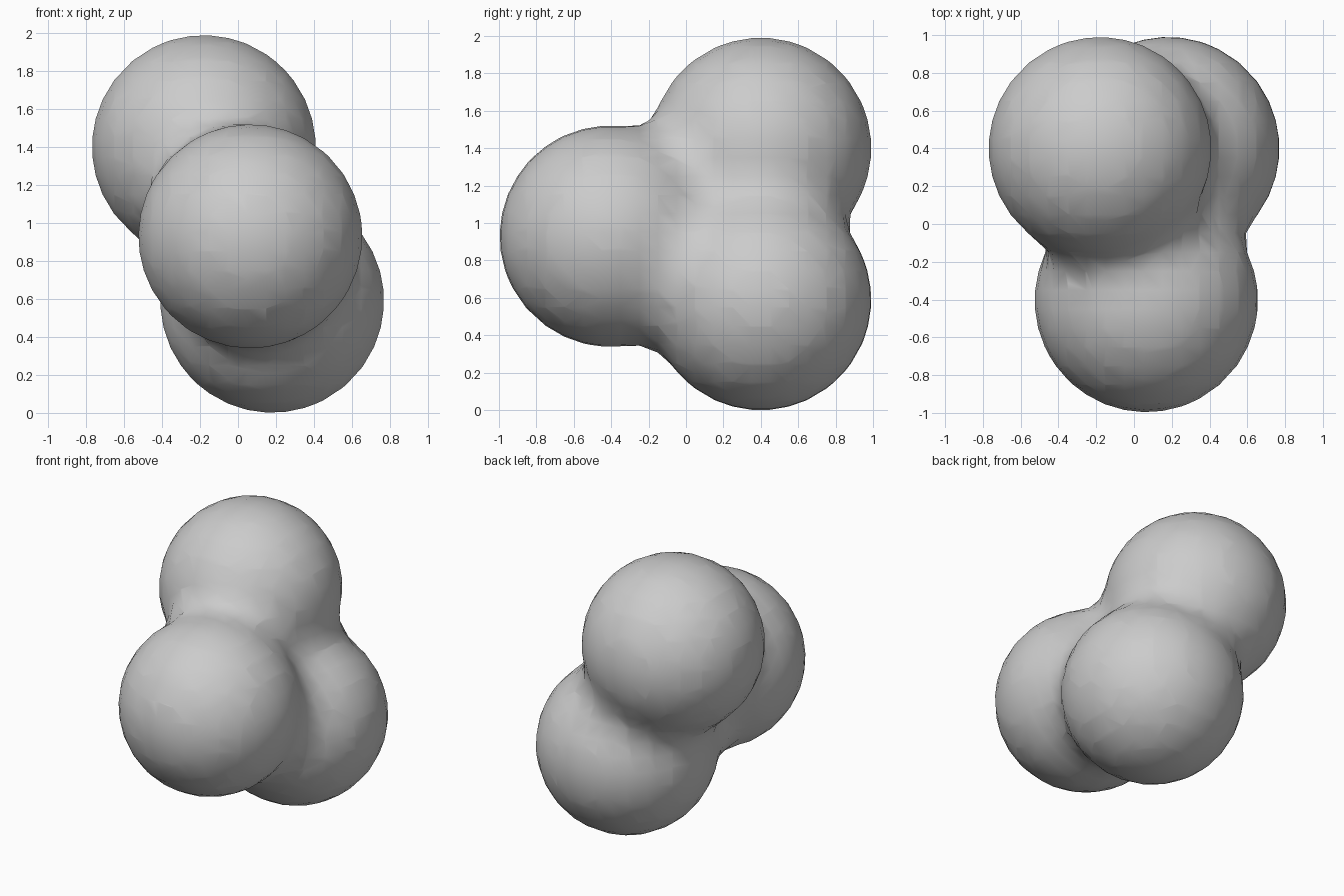
import bpy

if "Cube" in bpy.data.objects:
    bpy.data.objects.remove(bpy.data.objects["Cube"])

# Three equal blobs that melt together: (x, y, z) centres
CENTRES = [
    (-0.18, 0.40, 1.40),   # upper rear blob
    (0.065, -0.405, 0.93), # front blob
    (0.18, 0.40, 0.59),    # lower rear blob
]

# Blended surface from metaball elements
meta = bpy.data.metaballs.new("blob_cluster_field")
meta.resolution = 0.1
meta.render_resolution = 0.1
meta.threshold = 0.6
for centre in CENTRES:
    ball = meta.elements.new(type='BALL')
    ball.co = centre
    ball.radius = 0.82
    ball.stiffness = 5.4

source = bpy.data.objects.new("blob_field", meta)
bpy.context.collection.objects.link(source)
bpy.context.view_layer.update()

# Freeze the field as a smooth mesh
depsgraph = bpy.context.evaluated_depsgraph_get()
mesh = bpy.data.meshes.new_from_object(source.evaluated_get(depsgraph))
bpy.data.objects.remove(source)
bpy.data.metaballs.remove(meta)
mesh.name = "blob_cluster"
cluster = bpy.data.objects.new("blob_cluster", mesh)
bpy.context.collection.objects.link(cluster)
for poly in mesh.polygons:
    poly.use_smooth = True
